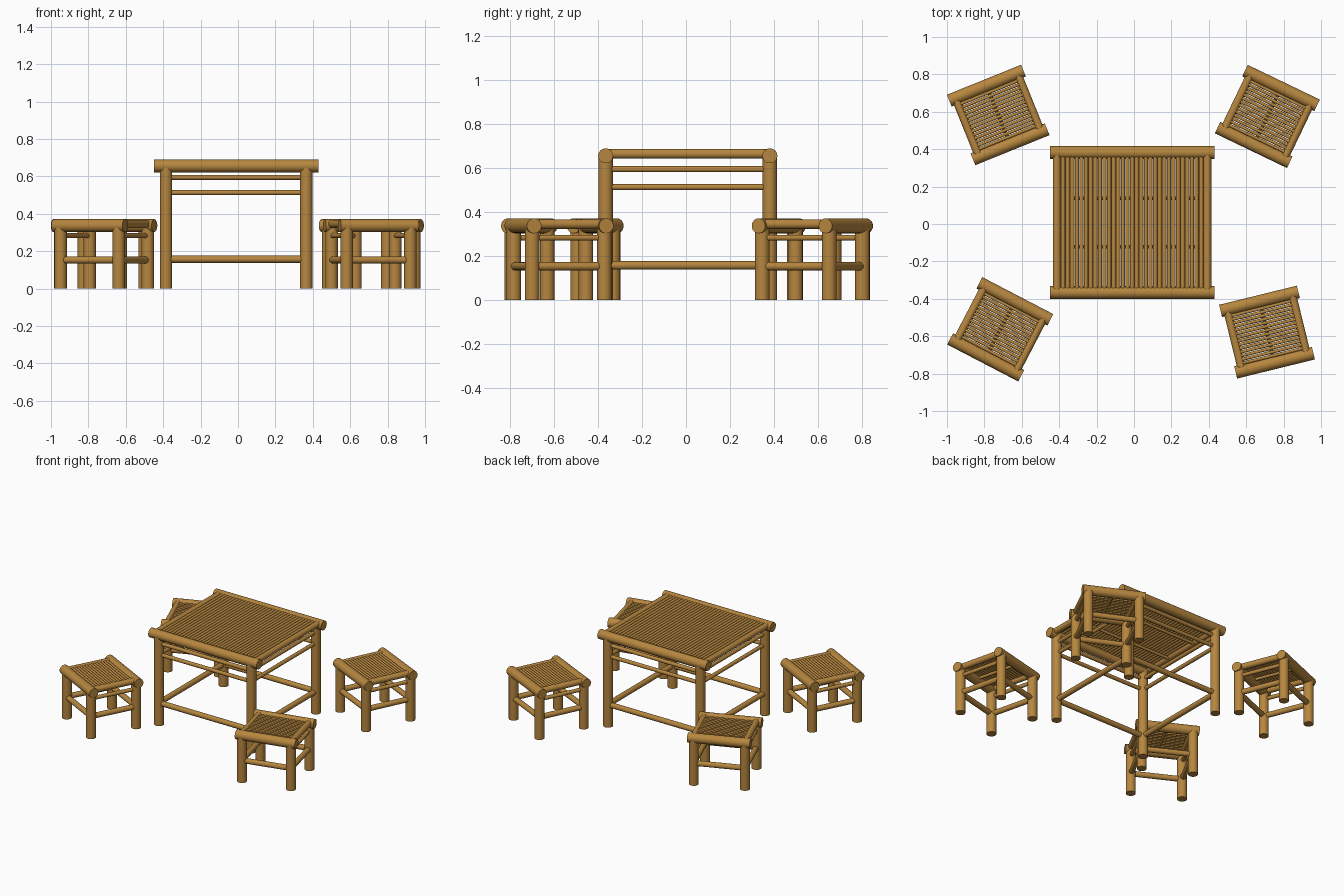
import bpy, bmesh, math
from mathutils import Vector, Matrix

if "Cube" in bpy.data.objects:
    bpy.data.objects.remove(bpy.data.objects["Cube"])

mat = bpy.data.materials.new("bamboo")
mat.diffuse_color = (0.47, 0.24, 0.05, 1)
mat.use_nodes = True
mat.node_tree.nodes["Principled BSDF"].inputs["Base Color"].default_value = mat.diffuse_color


def poles_mesh(name, poles, sides=24):
    """Mesh of round poles, each given as (start, end, radius)."""
    bm = bmesh.new()
    for a, b, r in poles:
        a, b = Vector(a), Vector(b)
        d = b - a
        m = Matrix.Translation((a + b) / 2) @ d.to_track_quat('Z', 'Y').to_matrix().to_4x4()
        bmesh.ops.create_cone(bm, cap_ends=True, segments=sides, radius1=r,
                              radius2=r, depth=d.length, matrix=m)
    for f in bm.faces:
        f.smooth = len(f.verts) == 4
    for e in bm.edges:
        e.smooth = all(len(f.verts) == 4 for f in e.link_faces)
    me = bpy.data.meshes.new(name)
    bm.to_mesh(me)
    bm.free()
    me.materials.append(mat)
    return me


def x_bar(h, y, z, r):
    return ((-h, y, z), (h, y, z), r)


def y_bar(h, x, z, r):
    return ((x, -h, z), (x, h, z), r)


def legs(lx, ly, top, r):
    return [((sx * lx, sy * ly, 0), (sx * lx, sy * ly, top), r)
            for sx in (-1, 1) for sy in (-1, 1)]


def place(parts, prefix, loc, angle=0):
    for name, me in parts.items():
        ob = bpy.data.objects.new(prefix + name, me)
        ob.location = (*loc, 0)
        ob.rotation_euler.z = math.radians(angle)
        bpy.context.collection.objects.link(ob)


S = (-1, 1)

# Table: local size 0.88 x 0.82, height 0.69
lx, ly = 0.375, 0.374
n = 31
table = {
    "legs": legs(lx, ly, 0.655, 0.033),
    "top_beams": [x_bar(0.44, s * ly, 0.656, 0.034) for s in S],
    "top_side_rails": [y_bar(ly, s * 0.402, 0.665, 0.022) for s in S],
    "upper_rails": [bar for z in (0.595, 0.513) for s in S for bar in
                    (x_bar(lx, s * ly, z, 0.0135), y_bar(ly, s * lx, z, 0.0135))],
    "lower_rails": [bar for s in S for bar in
                    (x_bar(lx, s * ly, 0.157, 0.019), y_bar(ly, s * lx, 0.157, 0.019))],
    "top_slats": [y_bar(0.35, -0.369 + 0.738 * i / (n - 1), 0.672, 0.0115) for i in range(n)],
    "slat_supports": [x_bar(0.40, s * 0.13, 0.653, 0.010) for s in S],
}
place({k: poles_mesh("table_" + k, v) for k, v in table.items()}, "table_", (-0.01, 0.008))

# Stool: one set of meshes shared by four placements
lx, ly = 0.175, 0.169
n = 14
stool = {
    "legs": legs(lx, ly, 0.335, 0.033),
    "seat_beams": [x_bar(0.214, s * ly, 0.337, 0.034) for s in S],
    "seat_side_rails": [y_bar(ly, s * 0.178, 0.345, 0.022) for s in S],
    "upper_rails": [y_bar(ly, s * lx, 0.283, 0.0135) for s in S],
    "lower_rails": [bar for s in S for bar in
                    (x_bar(lx, s * ly, 0.153, 0.019), y_bar(ly, s * lx, 0.153, 0.019))],
    "seat_slats": [x_bar(0.17, -0.13 + 0.26 * i / (n - 1), 0.354, 0.0085) for i in range(n)],
    "slat_support": [y_bar(0.16, 0, 0.338, 0.010)],
}
stool = {k: poles_mesh("stool_" + k, v) for k, v in stool.items()}
for prefix, loc, angle in (
        ("back_left_stool_", (-0.726, 0.583), 22),
        ("back_right_stool_", (0.713, 0.575), -25.7),
        ("front_left_stool_", (-0.715, -0.563), -27.5),
        ("front_right_stool_", (0.711, -0.578), 13.8)):
    place(stool, prefix, loc, angle)
